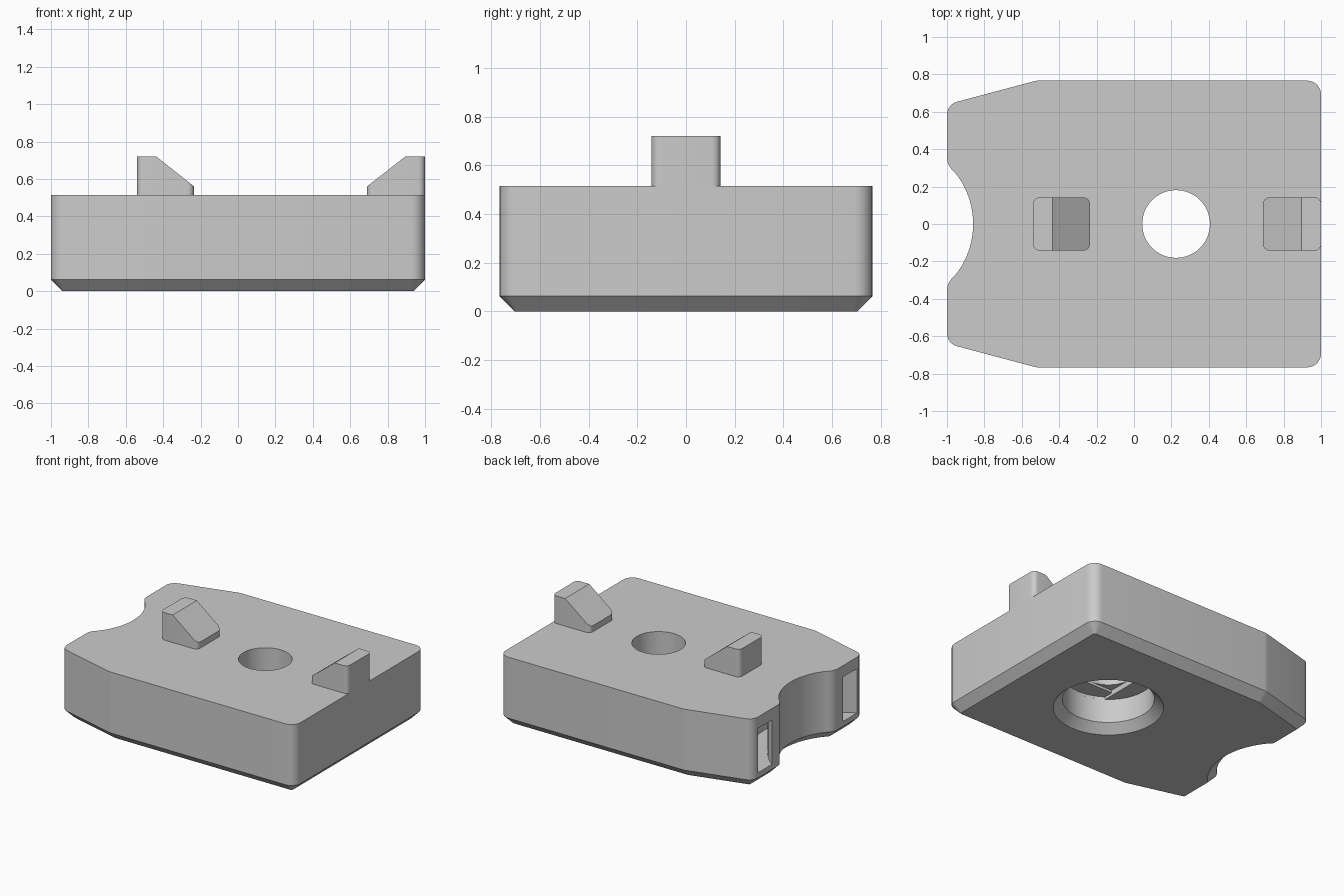
import bpy, bmesh, math
from mathutils import Vector

if "Cube" in bpy.data.objects:
    bpy.data.objects.remove(bpy.data.objects["Cube"])

grey = bpy.data.materials.new("light_grey")
grey.diffuse_color = (0.6, 0.6, 0.6, 1)
grey.use_nodes = True
grey.node_tree.nodes["Principled BSDF"].inputs["Base Color"].default_value = grey.diffuse_color


def fillet(corners, steps=6):
    """Round the corners (x, y, radius) of a closed outline."""
    out = []
    for i, (x, y, r) in enumerate(corners):
        p = Vector((x, y))
        a = (Vector(corners[i - 1][:2]) - p).normalized()
        b = (Vector(corners[(i + 1) % len(corners)][:2]) - p).normalized()
        if r == 0:
            out.append(p)
            continue
        half = a.angle(b) / 2
        t = r / math.tan(half)
        c = p + (a + b).normalized() * r / math.sin(half)
        u, v = p + a * t - c, p + b * t - c
        ang = u.angle(v)
        for k in range(steps + 1):
            f = k / steps
            out.append(c + (u * math.sin((1 - f) * ang) + v * math.sin(f * ang)) / math.sin(ang))
    return out


def inset(pts, d):
    """Mitred inward offset of a counter-clockwise outline."""
    out = []
    for i, p in enumerate(pts):
        a = (p - pts[i - 1]).normalized()
        b = (pts[(i + 1) % len(pts)] - p).normalized()
        n = Vector((-a.y - b.y, a.x + b.x)).normalized()
        out.append(p + n * d / n.dot(Vector((-a.y, a.x))))
    return out


def loft(name, layers):
    """Solid through stacked outlines given as (z, points)."""
    bm = bmesh.new()
    rings = [[bm.verts.new((p[0], p[1], z)) for p in pts] for z, pts in layers]
    n = len(rings[0])
    for lo, hi in zip(rings, rings[1:]):
        for i in range(n):
            j = (i + 1) % n
            bm.faces.new((lo[i], lo[j], hi[j], hi[i]))
    bm.faces.new(rings[0][::-1])
    bm.faces.new(rings[-1])
    bmesh.ops.recalc_face_normals(bm, faces=bm.faces)
    me = bpy.data.meshes.new(name)
    bm.to_mesh(me)
    bm.free()
    ob = bpy.data.objects.new(name, me)
    me.materials.append(grey)
    bpy.context.collection.objects.link(ob)
    return ob


def circle(x, r, n=64):
    return [(x + r * math.cos(math.tau * k / n), r * math.sin(math.tau * k / n)) for k in range(n)]


def arc(x, r, a0, a1, n):
    angs = [math.radians(a0 + (a1 - a0) * k / n) for k in range(n + 1)]
    return [(x + r * math.cos(a), r * math.sin(a)) for a in angs]


def activate(ob):
    bpy.ops.object.select_all(action='DESELECT')
    ob.select_set(True)
    bpy.context.view_layer.objects.active = ob


def cut(ob, cutter):
    m = ob.modifiers.new("cut", 'BOOLEAN')
    m.operation, m.solver, m.object = 'DIFFERENCE', 'EXACT', cutter
    activate(ob)
    bpy.ops.object.modifier_apply(modifier=m.name)
    bpy.data.objects.remove(cutter)


# Body: rounded outline with a curved notch on the left, chamfered foot
TOP, CH, NX = 0.515, 0.062, -1.3
upper = [(1, 0.767, 0.075), (-0.52, 0.767, 0.12), (-1, 0.639, 0.07), (-1, 0.315, 0.1)]
notch = [(x, y, 0) for x, y in arc(NX, 0.44, 38, -38, 20)]
lower = [(x, -y, r) for x, y, r in reversed(upper)]
outline = fillet(upper + notch + lower)
body = loft("body", [(0, inset(outline, CH)), (CH, outline), (TOP, outline)])

# Through hole and chamfered counterbore
HX, HR, CR, CZ, STEP = 0.225, 0.181, 0.31, 0.24, 0.02
cut(body, loft("hole_cutter", [(-0.1, circle(HX, HR)), (0.7, circle(HX, HR))]))
cut(body, loft("counterbore_cutter", [(-0.05, circle(HX, CR + CH + 0.05)), (CH, circle(HX, CR)),
                                      (CZ, circle(HX, CR))]))

# Stepped ceiling of the counterbore: a slot, then a square
q = math.acos(HR / CR)
side = [(CR * math.cos(q + (math.pi - 2 * q) * k / 12), CR * math.sin(q + (math.pi - 2 * q) * k / 12))
        for k in range(13)]
slot = [(HX + x, y) for x, y in side] + [(HX - x, -y) for x, y in side]
cut(body, loft("slot_cutter", [(CZ - 0.05, slot), (CZ + STEP, slot)]))
square = [(HX + sx * HR, sy * HR) for sx, sy in ((1, 1), (-1, 1), (-1, -1), (1, -1))]
cut(body, loft("square_cutter", [(CZ, square), (CZ + 2 * STEP, square)]))

# Strap tunnel curving behind the notch, opening in two windows
band = arc(NX, 0.515, -80, 80, 40) + arc(NX, 0.655, 80, -80, 40)
cut(body, loft("strap_cutter", [(0.1, band), (0.43, band)]))


# Pegs: rounded blocks with a sloped top
def peg(name, x_tall, x_knee, x_low):
    x0, x1 = min(x_tall, x_low), max(x_tall, x_low)
    pts = fillet([(x1, 0.142, 0.035), (x0, 0.142, 0.035), (x0, -0.142, 0.035), (x1, -0.142, 0.035)])
    ob = loft(name, [(TOP - 0.01, pts), (0.72, pts)])
    bm = bmesh.new()
    bm.from_mesh(ob.data)
    s = 1 if x_low > x_tall else -1
    normal = Vector((s * 0.16, 0, abs(x_low - x_knee)))
    res = bmesh.ops.bisect_plane(bm, geom=bm.verts[:] + bm.edges[:] + bm.faces[:],
                                 plane_co=(x_knee, 0, 0.72), plane_no=normal, clear_outer=True)
    bmesh.ops.holes_fill(bm, edges=[e for e in bm.edges if e.is_boundary], sides=0)
    bmesh.ops.recalc_face_normals(bm, faces=bm.faces)
    bm.to_mesh(ob.data)
    bm.free()
    return ob


pegs = [peg("left_peg", -0.54, -0.437, -0.235), peg("right_peg", 1.0, 0.895, 0.69)]

for ob in [body] + pegs:
    activate(ob)
    bpy.ops.object.shade_smooth_by_angle(angle=math.radians(30))
